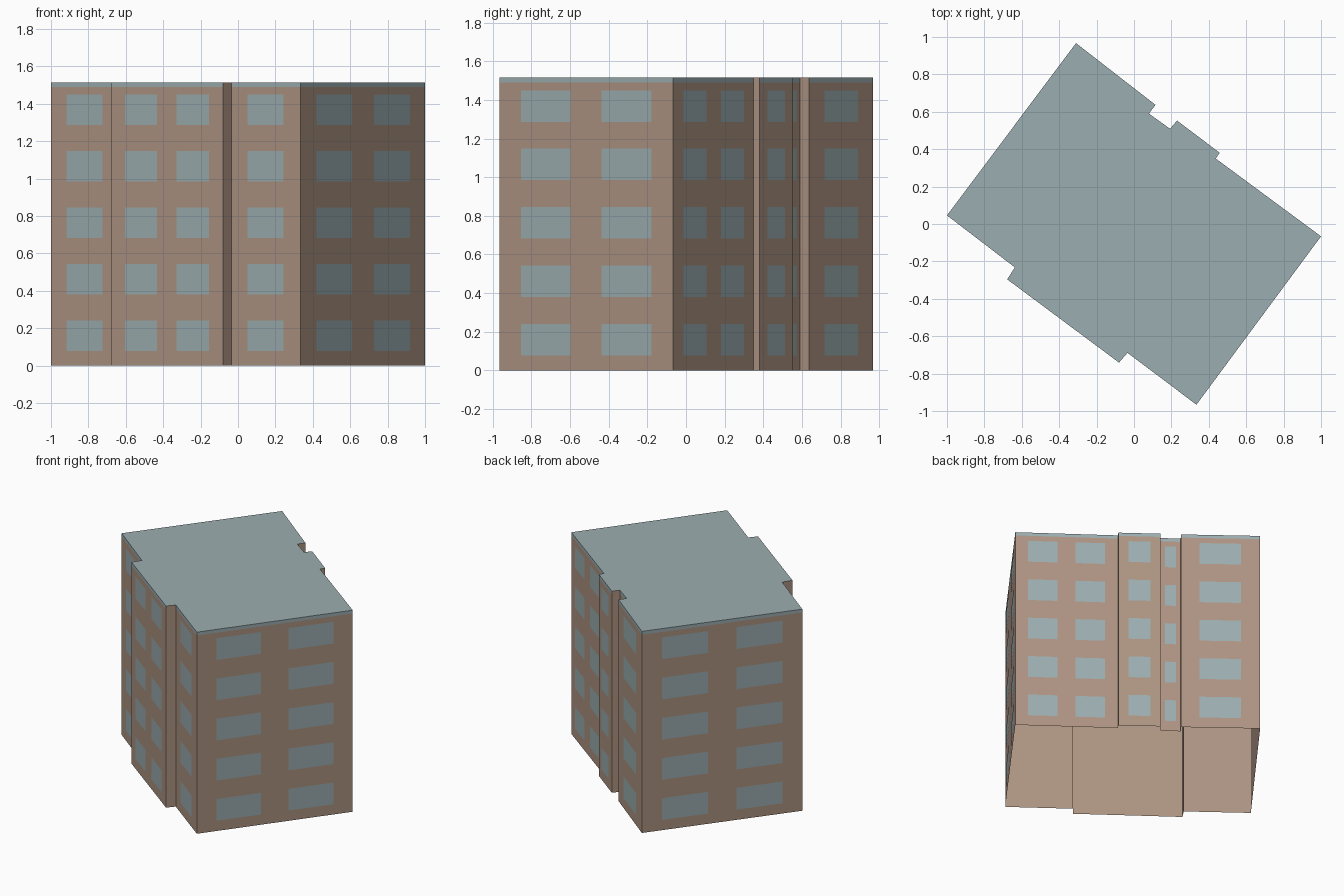
import bpy
import bmesh
from mathutils import Vector

cube = bpy.data.objects.get("Cube")
if cube:
    bpy.data.objects.remove(cube, do_unlink=True)


def material(name, rgb):
    mat = bpy.data.materials.new(name)
    mat.use_nodes = True
    mat.diffuse_color = (*rgb, 1)
    mat.node_tree.nodes["Principled BSDF"].inputs["Base Color"].default_value = (*rgb, 1)
    return mat


BRICK = material("tan brick", (0.42, 0.295, 0.225))
SLATE = material("grey blue", (0.33, 0.42, 0.435))

WALL_TOP, ROOF_TOP = 1.49, 1.515
FLOORS, PITCH, SILL, WINDOW_HEIGHT = 5, 0.302, 0.078, 0.163
WINDOW_OFFSET = 0.002

# Window layouts: start and end of each window along its wall
NONE = []
ONE = [(0.235, 0.76)]
TWO = [(0.125, 0.41), (0.588, 0.875)]

# Counter-clockwise footprint: corner, and layout of the wall that starts there
FOOTPRINT = [
    ((-1.0, 0.046), ONE), ((-0.637, -0.232), NONE),
    ((-0.678, -0.296), TWO), ((-0.08, -0.741), NONE),
    ((-0.035, -0.689), ONE), ((0.334, -0.966), TWO),
    ((1.0, -0.066), TWO), ((0.437, 0.35), NONE),
    ((0.458, 0.381), ONE), ((0.23, 0.553), NONE),
    ((0.193, 0.509), ONE), ((0.08, 0.59), NONE),
    ((0.115, 0.637), ONE), ((-0.31, 0.967), TWO),
]
CORNERS = [Vector(corner) for corner, layout in FOOTPRINT]
WALLS = [(a, b, layout) for a, b, (corner, layout)
         in zip(CORNERS, CORNERS[1:] + CORNERS[:1], FOOTPRINT)]


def panel(bm, a, b, low, high):
    """Upright rectangle from a to b, facing outwards."""
    points = ((*a, low), (*b, low), (*b, high), (*a, high))
    return bm.faces.new([bm.verts.new(p) for p in points])


def finish(bm, name, *materials):
    bmesh.ops.remove_doubles(bm, verts=bm.verts, dist=0.0001)
    mesh = bpy.data.meshes.new(name)
    bm.to_mesh(mesh)
    bm.free()
    for mat in materials:
        mesh.materials.append(mat)
    bpy.context.collection.objects.link(bpy.data.objects.new(name, mesh))


# Outer walls, open at the base
bm = bmesh.new()
for a, b, layout in WALLS:
    panel(bm, a, b, 0, WALL_TOP)
finish(bm, "walls", BRICK)

# Roof with its edge band, which stays brick on the short return walls
bm = bmesh.new()
for a, b, layout in WALLS:
    panel(bm, a, b, WALL_TOP, ROOF_TOP).material_index = 1 if layout else 0
top = bm.faces.new([bm.verts.new((*c, ROOF_TOP)) for c in CORNERS])
top.material_index = 1
finish(bm, "roof", BRICK, SLATE)

# Window panes, just proud of the walls
bm = bmesh.new()
for a, b, layout in WALLS:
    along = (b - a).normalized()
    out = Vector((along.y, -along.x)) * WINDOW_OFFSET
    for start, end in layout:
        for floor in range(FLOORS):
            low = SILL + floor * PITCH
            panel(bm, a.lerp(b, start) + out, a.lerp(b, end) + out, low, low + WINDOW_HEIGHT)
finish(bm, "windows", SLATE)
